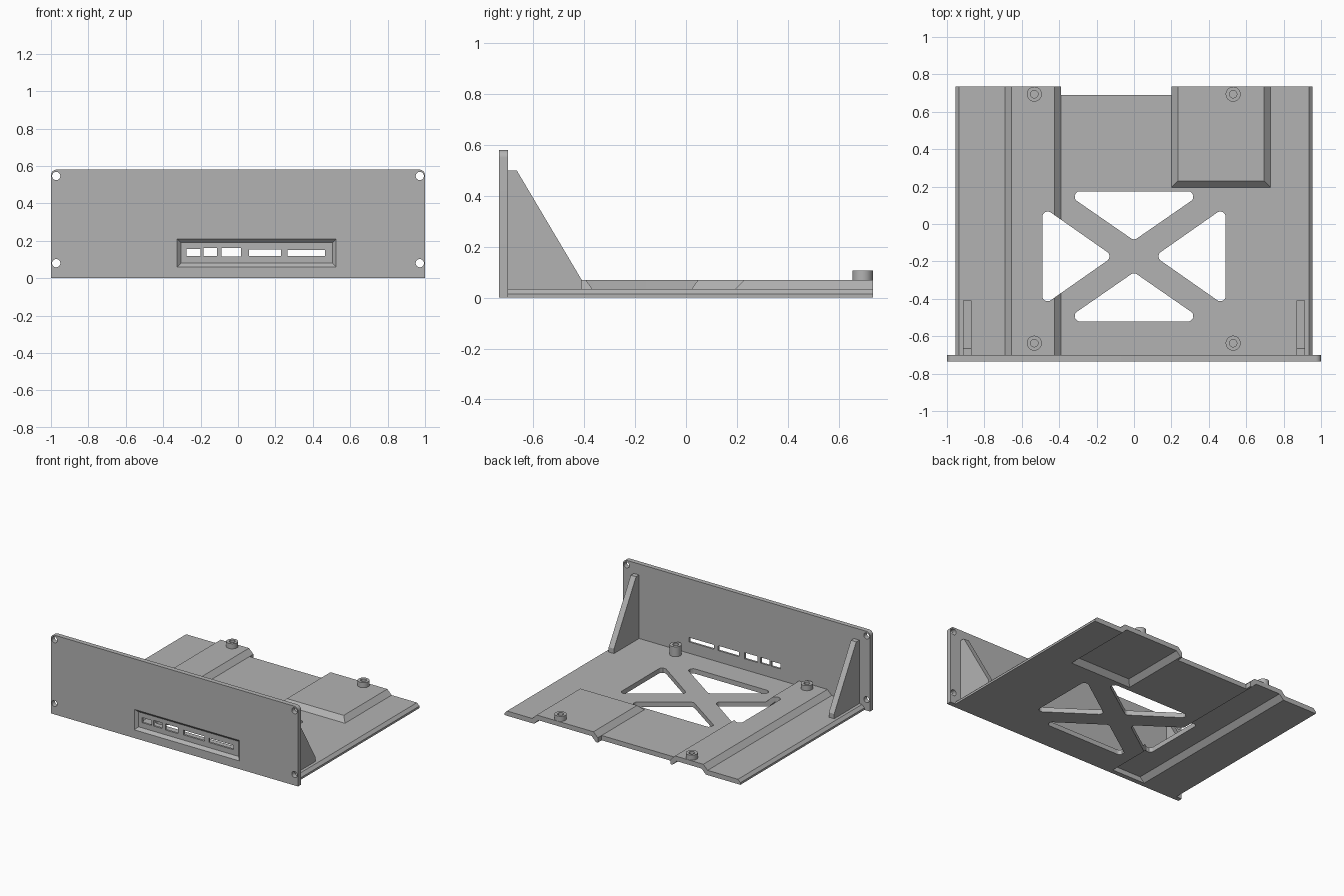
import bpy, bmesh, math
from mathutils import Vector

cube = bpy.data.objects.get("Cube")
if cube:
    bpy.data.objects.remove(cube, do_unlink=True)

grey = bpy.data.materials.new("plain_grey")
grey.use_nodes = True
GREY = (0.45, 0.45, 0.45, 1)
grey.diffuse_color = GREY
grey.node_tree.nodes["Principled BSDF"].inputs["Base Color"].default_value = GREY


def finish(name, bm):
    """Turn a bmesh into a grey object."""
    bmesh.ops.recalc_face_normals(bm, faces=bm.faces)
    mesh = bpy.data.meshes.new(name)
    bm.to_mesh(mesh)
    bm.free()
    mesh.materials.append(grey)
    obj = bpy.data.objects.new(name, mesh)
    bpy.context.collection.objects.link(obj)
    return obj


def prism(name, points, axis, start, end):
    """Extrude a flat outline along x, y or z."""
    place = {"x": lambda a, b, h: (h, a, b),
             "y": lambda a, b, h: (a, h, b),
             "z": lambda a, b, h: (a, b, h)}[axis]
    bm = bmesh.new()
    face = bm.faces.new([bm.verts.new(place(a, b, start)) for a, b in points])
    extruded = bmesh.ops.extrude_face_region(bm, geom=[face])
    verts = [v for v in extruded["geom"] if isinstance(v, bmesh.types.BMVert)]
    bmesh.ops.translate(bm, verts=verts, vec=place(0, 0, end - start))
    return finish(name, bm)


def rect(a0, a1, b0, b1):
    return [(a0, b0), (a1, b0), (a1, b1), (a0, b1)]


def circle(x, y, r, n=32):
    return [(x + r * math.cos(math.tau * i / n), y + r * math.sin(math.tau * i / n))
            for i in range(n)]


def rounded(points, r, steps=6):
    """Fillet every corner of a convex outline."""
    out = []
    for i, p in enumerate(points):
        p = Vector(p)
        u = (Vector(points[i - 1]) - p).normalized()
        v = (Vector(points[(i + 1) % len(points)]) - p).normalized()
        half = u.angle(v) / 2
        centre = p + (u + v).normalized() * r / math.sin(half)
        a = p + u * r / math.tan(half) - centre
        b = p + v * r / math.tan(half) - centre
        for k in range(steps + 1):
            out.append(tuple(centre + a.lerp(b, k / steps).normalized() * r))
    return out


def frustum(name, low, high, axis, start, end):
    """Join two rectangles at different depths with sloping sides."""
    obj = prism(name, low, axis, start, end)
    for v in obj.data.vertices:
        co = v.co
        if axis == "z" and abs(co.z - end) < 1e-5:
            i = min(range(4), key=lambda k: (Vector(low[k]) - co.xy).length)
            co.x, co.y = high[i]
        elif axis == "y" and abs(co.y - end) < 1e-5:
            i = min(range(4), key=lambda k: (Vector(low[k]) - co.xz).length)
            co.x, co.z = high[i]
    return obj


def boolean(target, tool, operation="DIFFERENCE"):
    """Apply a boolean and discard the tool."""
    mod = target.modifiers.new("cut", "BOOLEAN")
    mod.object, mod.operation, mod.solver = tool, operation, "EXACT"
    graph = bpy.context.evaluated_depsgraph_get()
    mesh = bpy.data.meshes.new_from_object(target.evaluated_get(graph))
    target.modifiers.clear()
    target.data = mesh
    bpy.data.objects.remove(tool, do_unlink=True)


def smooth(obj):
    bpy.ops.object.select_all(action="DESELECT")
    obj.select_set(True)
    bpy.context.view_layer.objects.active = obj
    bpy.ops.object.shade_smooth_by_angle(angle=math.radians(30))


T = 0.035            # sheet thickness
K = T * math.tan(math.radians(22.5))
BACK, FAR = 0.735, 0.85

# Base tray: chamfered sheet with a hollow raised channel on one side
section = [(-0.955, 0), (-0.69 + K, 0), (-0.655 + K, T), (-0.425 - K, T),
           (-0.39 - K, 0), (0.955, 0), (0.955, 0.015), (0.935, T),
           (-0.39, T), (-0.425, 2 * T), (-0.655, 2 * T), (-0.69, T),
           (-0.935, T), (-0.955, 0.015)]
tray = prism("base_tray", section, "y", -0.71, FAR)

# Raised hollow pad at the rear
d = 0.02
boolean(tray, frustum("pad", rect(0.2 - d, 0.73 + d, 0.195 - d, FAR),
                      rect(0.235, 0.695, 0.23, FAR), "z", T - d, 2 * T), "UNION")
boolean(tray, frustum("pad_hollow",
                      rect(0.2 + K - d, 0.73 - K + d, 0.195 + K - d, FAR + 0.1),
                      rect(0.235 + K, 0.695 - K, 0.23 + K, FAR + 0.1), "z", -d, T))

# Rear trim and the notch between channel and pad
boolean(tray, prism("trim", rect(-1.2, 1.2, BACK, 1.2), "z", -0.2, 0.3))
boolean(tray, prism("notch", rect(-0.39, 0.2, 0.69, 1), "z", -0.2, 0.3))

# Four triangular windows leaving a cross brace
MID = -0.173
for s in (-1, 1):
    for tri in ([(0, MID + s * 0.085), (0.38, MID + s * 0.348), (-0.38, MID + s * 0.348)],
                [(s * 0.11, MID), (s * 0.49, MID + 0.266), (s * 0.49, MID - 0.266)]):
        boolean(tray, prism("window", rounded(tri, 0.028), "z", -0.2, 0.3))
smooth(tray)

# Front panel with rounded top corners
R, TOP = 0.03, 0.58
arc = [(R * math.cos(math.pi * i / 16), R * math.sin(math.pi * i / 16)) for i in range(9)]
outline = [(-1, 0), (1, 0)]
outline += [(1 - R + a, TOP - R + b) for a, b in arc]
outline += [(-1 + R - a, TOP - R + b) for a, b in reversed(arc)]
panel = prism("front_panel", outline, "y", -0.735, -0.70)
for x in (-0.972, 0.972):
    for z in (0.08, 0.546):
        boolean(panel, prism("screw_hole", circle(x, z, 0.022), "y", -0.8, -0.6))

# Bevelled port recess and its slots
e = 0.02
boolean(panel, frustum("recess", rect(-0.325 - e, 0.525 + e, 0.06 - e, 0.21 + e),
                       rect(-0.305, 0.505, 0.08, 0.19), "y", -0.755, -0.715))
for x0, x1, z0, z1 in ((-0.275, -0.2, 0.118, 0.155), (-0.185, -0.113, 0.118, 0.16),
                       (-0.087, 0.015, 0.115, 0.16), (0.06, 0.23, 0.118, 0.153),
                       (0.265, 0.465, 0.118, 0.15)):
    boolean(panel, prism("port_slot", rect(x0, x1, z0, z1), "y", -0.8, -0.6))
smooth(panel)

# Triangular braces behind the panel
for side, s in (("left", 1), ("right", -1)):
    prism(side + "_gusset", [(-0.71, 0.02), (-0.71, 0.5), (-0.665, 0.5),
                             (-0.41, 0.07), (-0.41, 0.02)], "x", s * 0.87, s * 0.913)

# Hollow screw standoffs
for x, y, z, name in ((-0.533, -0.637, 0.05, "front_right"), (0.53, -0.637, 0.02, "front_left"),
                      (-0.533, 0.694, 0.05, "rear_right"), (0.53, 0.694, 0.05, "rear_left")):
    post = prism(name + "_standoff", circle(x, y, 0.04), "z", z, 0.107)
    boolean(post, prism("bore", circle(x, y, 0.02), "z", z + 0.022, 0.2))
    smooth(post)
